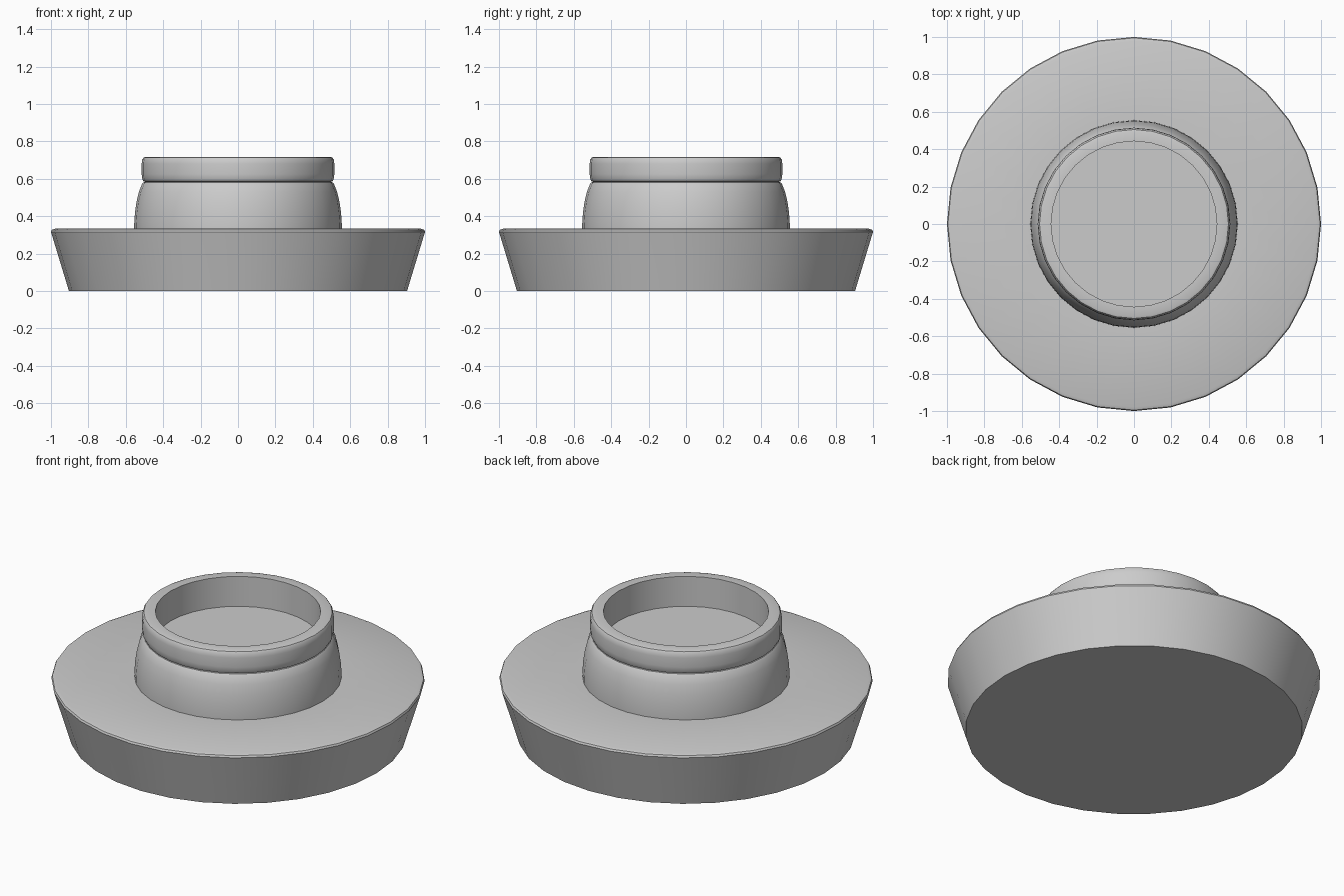
import bpy, bmesh
from math import cos, sin, pi

if "Cube" in bpy.data.objects:
    bpy.data.objects.remove(bpy.data.objects["Cube"])


def lathe(name, profile, sides=32):
    """Revolve an (r, z) profile around z; r = 0 ends become flat caps."""
    bm = bmesh.new()
    rings = []
    for r, z in profile:
        rings.append([bm.verts.new((r * cos(2 * pi * i / sides), r * sin(2 * pi * i / sides), z))
                      for i in range(sides)])
    for a, b in zip(rings, rings[1:]):
        for i in range(sides):
            j = (i + 1) % sides
            bm.faces.new((a[i], a[j], b[j], b[i]))
    bm.faces.new(rings[0][::-1])
    bm.faces.new(rings[-1])
    bmesh.ops.recalc_face_normals(bm, faces=bm.faces)
    me = bpy.data.meshes.new(name)
    bm.to_mesh(me)
    bm.free()
    ob = bpy.data.objects.new(name, me)
    bpy.context.collection.objects.link(ob)
    bpy.ops.object.select_all(action='DESELECT')
    ob.select_set(True)
    bpy.context.view_layer.objects.active = ob
    bpy.ops.object.shade_smooth_by_angle(angle=pi / 5)


# One continuous shell: flared base, domed neck, rolled rim and hollow cup
lathe("flanged_socket", [
    # flared base with rounded upper edge
    (0.904, 0.0), (0.996, 0.303), (1.0, 0.316), (0.995, 0.327), (0.978, 0.333),
    # domed neck
    (0.555, 0.333), (0.555, 0.36), (0.551, 0.42), (0.543, 0.475), (0.530, 0.53),
    (0.513, 0.572), (0.505, 0.581),
    # rim with rounded edges
    (0.495, 0.583), (0.506, 0.587), (0.513, 0.603), (0.515, 0.625),
    (0.515, 0.68), (0.512, 0.702), (0.505, 0.713), (0.493, 0.717),
    # cup wall down to the flat floor
    (0.443, 0.717), (0.443, 0.54),
])
